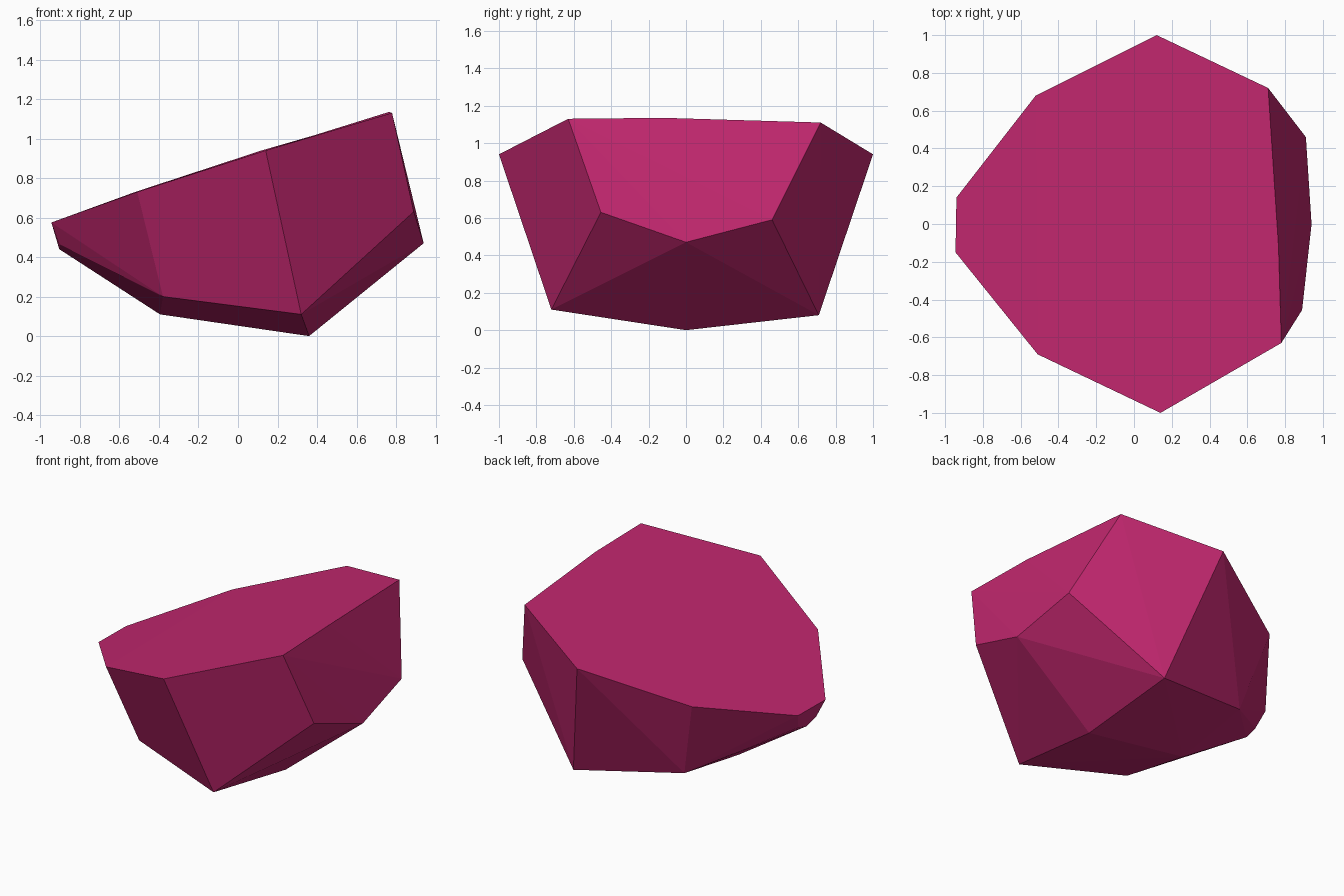
import bpy
import bmesh
import math

cube = bpy.data.objects.get("Cube")
if cube:
    bpy.data.objects.remove(cube, do_unlink=True)


def make_material(name, rgb):
    """One flat colour for viewport and render."""
    colour = (*rgb, 1.0)
    material = bpy.data.materials.new(name)
    material.use_nodes = True
    material.diffuse_color = colour
    shader = material.node_tree.nodes["Principled BSDF"]
    shader.inputs["Base Color"].default_value = colour
    shader.inputs["Roughness"].default_value = 0.8
    return material


def make_faceted_stone(name, rings, material, flat_angle):
    """Wrap corner rings in a convex skin and merge its coplanar triangles."""
    bm = bmesh.new()
    for ring in rings:
        for corner in ring:
            bm.verts.new(corner)
    hull = bmesh.ops.convex_hull(bm, input=bm.verts[:])
    unused = {item for item in hull["geom_interior"] + hull["geom_unused"]
              if isinstance(item, bmesh.types.BMVert)}
    bmesh.ops.delete(bm, geom=list(unused), context="VERTS")
    bmesh.ops.dissolve_limit(bm, angle_limit=flat_angle,
                             verts=bm.verts[:], edges=bm.edges[:])
    bmesh.ops.recalc_face_normals(bm, faces=bm.faces[:])

    mesh = bpy.data.meshes.new(name)
    bm.to_mesh(mesh)
    bm.free()
    mesh.materials.append(material)
    for face in mesh.polygons:
        face.use_smooth = False
    stone = bpy.data.objects.new(name, mesh)
    bpy.context.scene.collection.objects.link(stone)
    return stone


# Sloping cut face at the top, clockwise from the back
cut_rim = [
    (.12, 1, .94), (.71, .72, 1.11), (.765, -.12, 1.135), (.78, -.63, 1.13),
    (.14, -1, .94), (-.51, -.69, .73), (-.945, -.15, .575),
    (-.94, .14, .575), (-.52, .68, .73),
]

# Corners of the high end and the narrow low end
high_end = [(.91, .46, .59), (.94, 0, .47), (.89, -.455, .63)]
low_end = [(-.905, -.105, .465), (-.905, 0, .44), (-.905, .085, .465)]

# Corners of the faceted underside
underside = [
    (.32, -.72, .11), (.36, 0, 0), (.35, .71, .08),
    (-.38, -.52, .2), (-.395, 0, .11), (-.38, .56, .195),
]

magenta = make_material("magenta_stone", (.53, .02, .155))
make_faceted_stone("cut_stone", [cut_rim, high_end, low_end, underside],
                   magenta, math.radians(2))
